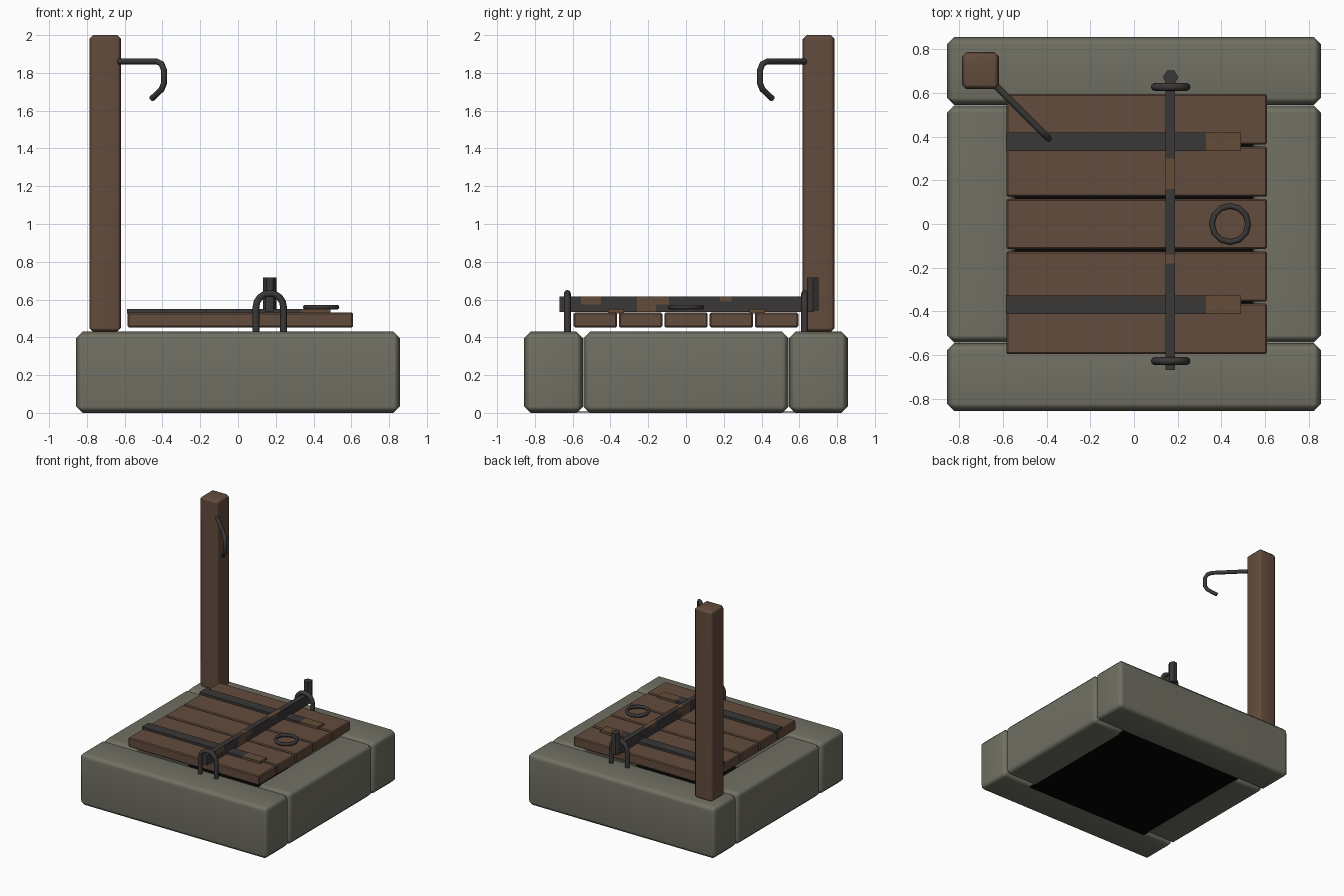
import bpy, bmesh, math
from mathutils import Vector

if "Cube" in bpy.data.objects:
    bpy.data.objects.remove(bpy.data.objects["Cube"])


def material(name, rgb):
    m = bpy.data.materials.new(name)
    m.diffuse_color = (*rgb, 1)
    m.use_nodes = True
    m.node_tree.nodes["Principled BSDF"].inputs["Base Color"].default_value = m.diffuse_color
    return m


STONE = material("grey stone", (0.165, 0.162, 0.126))
WOOD = material("brown wood", (0.125, 0.072, 0.047))
IRON = material("dark iron", (0.044, 0.038, 0.038))
RUST = material("rust", (0.125, 0.073, 0.040))
DARK = material("dark pit", (0.001, 0.001, 0.001))


def activate(obj):
    bpy.ops.object.select_all(action='DESELECT')
    obj.select_set(True)
    bpy.context.view_layer.objects.active = obj


def box(name, lo, hi, mats, bevel=0.0, cuts=(), rule=None):
    """Box between two corners; optional chamfer, plane cuts and colour rule."""
    lo, hi = Vector(lo), Vector(hi)
    bm = bmesh.new()
    bmesh.ops.create_cube(bm, size=1)
    for v in bm.verts:
        v.co = Vector((v.co[i] * (hi - lo)[i] + (lo + hi)[i] / 2 for i in range(3)))
    if bevel:
        bmesh.ops.bevel(bm, geom=bm.edges[:], offset=bevel, segments=1,
                        affect='EDGES', profile=0.5)
    for axis, pos in cuts:
        co, no = Vector(), Vector()
        co[axis], no[axis] = pos, 1
        bmesh.ops.bisect_plane(bm, geom=bm.verts[:] + bm.edges[:] + bm.faces[:],
                               plane_co=co, plane_no=no)
    if rule:
        for f in bm.faces:
            f.material_index = int(rule(f.calc_center_median(), f.normal))
    me = bpy.data.meshes.new(name)
    bm.to_mesh(me)
    bm.free()
    obj = bpy.data.objects.new(name, me)
    bpy.context.collection.objects.link(obj)
    for m in mats:
        me.materials.append(m)
    return obj


def soften(obj):
    """Smooth chamfers while keeping the large faces flat."""
    activate(obj)
    bpy.ops.object.shade_smooth_by_angle(angle=math.radians(60))
    obj.modifiers.new("weighted", 'WEIGHTED_NORMAL').keep_sharp = True


def rod(name, points, radius, mat):
    """Bent round bar following a path."""
    cu = bpy.data.curves.new(name, 'CURVE')
    cu.dimensions = '3D'
    cu.bevel_depth = radius
    cu.bevel_resolution = 2
    cu.use_fill_caps = True
    sp = cu.splines.new('POLY')
    sp.points.add(len(points) - 1)
    for p, co in zip(sp.points, points):
        p.co = (*co, 1)
    obj = bpy.data.objects.new(name, cu)
    bpy.context.collection.objects.link(obj)
    cu.materials.append(mat)
    activate(obj)
    bpy.ops.object.convert(target='MESH')
    bpy.ops.object.shade_smooth_by_angle(angle=math.radians(50))
    return obj


# Stone frame: long front and back blocks, shorter side blocks between them
for side, tag in ((-1, "front"), (1, "back")):
    a, b = sorted((side * 0.545, side * 0.857))
    soften(box(f"stone_{tag}", (-0.857, a, 0), (0.857, b, 0.43), [STONE], 0.034))
for side, tag in ((-1, "left"), (1, "right")):
    a, b = sorted((side * 0.545, side * 0.857))
    soften(box(f"stone_{tag}", (a, -0.543, 0), (b, 0.543, 0.43), [STONE], 0.034))

# Dark floor of the pit
box("pit_floor", (-0.58, -0.58, 0.003), (0.58, 0.58, 0.008), [DARK])

# Hatch planks
for i in range(5):
    y = (i - 2) * 0.24
    box(f"plank_{i + 1}", (-0.585, y - 0.115, 0.453), (0.609, y + 0.115, 0.531),
        [WOOD], 0.007)

# Iron straps with rusted ends
for y, tag in ((-0.37, "front"), (0.377, "back")):
    box(f"strap_{tag}", (-0.587, y - 0.042, 0.525), (0.49, y + 0.042, 0.55),
        [IRON, RUST], cuts=[(0, 0.33)], rule=lambda c, n: c.x > 0.33)

# Locking bar with rust patches: (y start, y end, lowest z)
PATCHES = ((-0.555, -0.45, 0.575), (-0.26, -0.16, 0.535), (-0.16, -0.09, 0.575),
           (0.18, 0.24, 0.59))
TOP_PATCHES = ((0.16, 0.30), (-0.18, -0.14))


def bar_rust(c, n):
    if n.z > 0.5:
        return any(a < c.y < b for a, b in TOP_PATCHES)
    return abs(n.x) > 0.5 and any(a < c.y < b and c.z > z for a, b, z in PATCHES)


bar_cuts = [(1, y) for p in PATCHES for y in p[:2]]
bar_cuts += [(1, y) for p in TOP_PATCHES for y in p] + [(2, 0.575), (2, 0.59)]
box("locking_bar", (0.145, -0.67, 0.535), (0.187, 0.675, 0.616), [IRON, RUST],
    cuts=bar_cuts, rule=bar_rust)

# Staples holding the bar
for y, tag in ((-0.628, "front"), (0.628, "back")):
    arch = [(0.168 + 0.073 * math.cos(t * math.pi / 8), y,
             0.56 + 0.073 * math.sin(t * math.pi / 8)) for t in range(9)]
    rod(f"staple_{tag}", [(0.241, y, 0.42)] + arch + [(0.095, y, 0.42)], 0.018, IRON)

# Six-sided peg through the end of the bar
bpy.ops.mesh.primitive_cylinder_add(vertices=6, radius=0.035, depth=0.175,
                                    location=(0.168, 0.672, 0.63),
                                    rotation=(0, 0, math.radians(30)))
peg = bpy.context.object
peg.name = "bar_peg"
peg.data.materials.append(IRON)

# Pull ring
bpy.ops.mesh.primitive_torus_add(location=(0.44, 0, 0.56), major_radius=0.083,
                                 minor_radius=0.014, major_segments=12, minor_segments=6)
ring = bpy.context.object
ring.name = "pull_ring"
ring.data.materials.append(IRON)
bpy.ops.object.shade_smooth_by_angle(angle=math.radians(65))

# Post and its lantern hook, pointing diagonally inward
soften(box("post", (-0.787, 0.618, 0.43), (-0.619, 0.787, 2.0), [WOOD], 0.02))
HOOK = ((0.66, 1.86), (0.43, 1.86), (0.405, 1.848), (0.392, 1.815),
        (0.392, 1.745), (0.405, 1.712), (0.457, 1.663))
rod("lantern_hook", [(-d, d, z) for d, z in HOOK], 0.016, IRON)
